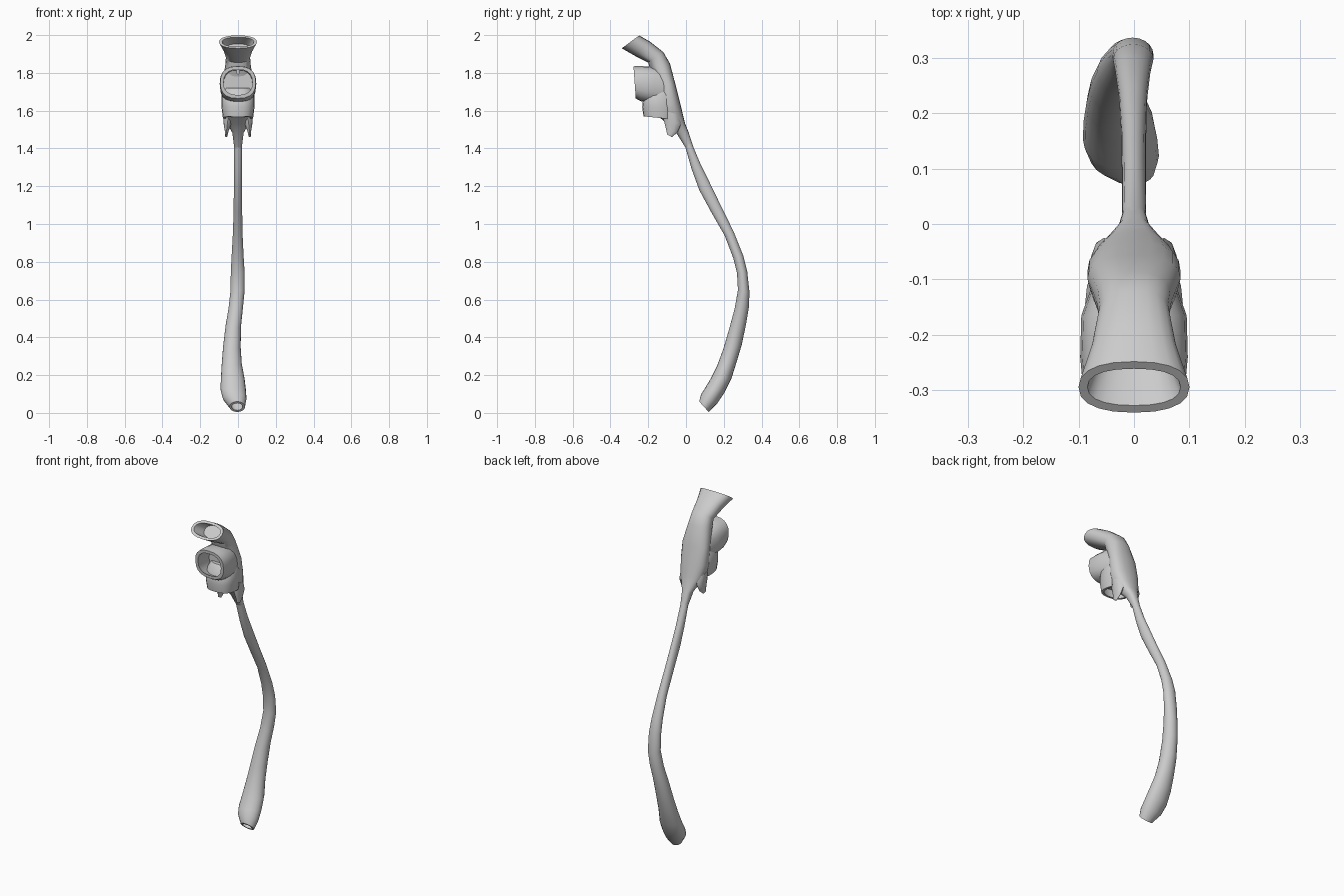
import bpy, bmesh, math
from mathutils import Vector

cube = bpy.data.objects.get("Cube")
if cube:
    bpy.data.objects.remove(cube, do_unlink=True)

grey = bpy.data.materials.new("plain grey")
grey.use_nodes = True
colour = (0.6, 0.6, 0.6, 1)
grey.diffuse_color = colour
grey.node_tree.nodes["Principled BSDF"].inputs["Base Color"].default_value = colour


def inset(section, wall):
    """Shrink a section inward by the wall thickness."""
    near, far, left, right = section
    a, b = Vector(near), Vector(far)
    step = (b - a).normalized() * wall
    return (a + step, b - step, left + wall, right - wall)


def loft(name, sections, hollow=0, wall=0.015, square=1.0, sides=20):
    """Skin sections given as (y, z) near edge, (y, z) far edge, x min, x max.
    The first `hollow` sections also get an inner wall, making a socket."""
    inner = [inset(s, wall) for s in sections[:hollow]]
    bm = bmesh.new()
    rings = []
    for near, far, left, right in inner[::-1] + sections:
        a, b = Vector(near), Vector(far)
        ring = []
        for i in range(sides):
            t = math.tau * i / sides
            c = math.copysign(abs(math.cos(t)) ** square, math.cos(t))
            s = math.copysign(abs(math.sin(t)) ** square, math.sin(t))
            p = (a + b) / 2 + (b - a) / 2 * c
            ring.append(bm.verts.new(((left + right) / 2 + (right - left) / 2 * s, p.x, p.y)))
        rings.append(ring)
    for low, high in zip(rings, rings[1:]):
        for i in range(sides):
            j = (i + 1) % sides
            bm.faces.new((low[i], low[j], high[j], high[i]))
    bm.faces.new(rings[0])
    bm.faces.new(rings[-1])
    bmesh.ops.recalc_face_normals(bm, faces=bm.faces)
    mesh = bpy.data.meshes.new(name)
    bm.to_mesh(mesh)
    bm.free()
    mesh.materials.append(grey)
    obj = bpy.data.objects.new(name, mesh)
    bpy.context.collection.objects.link(obj)
    bpy.ops.object.select_all(action="DESELECT")
    obj.select_set(True)
    bpy.context.view_layer.objects.active = obj
    bpy.ops.object.shade_smooth_by_angle(angle=math.radians(40))
    return obj


def even(near, far, half):
    """A section symmetric about x = 0."""
    return (near, far, -half, half)


# Long curved handle, swelling toward its dished lower tip
loft("handle", [
    ((.07, .06), (.12, .005), -.045, .037),
    ((.08, .10), (.165, .05), -.08, .045),
    ((.10, .13), (.205, .11), -.092, .042),
    ((.13, .18), (.24, .18), -.091, .035),
    ((.165, .25), (.268, .27), -.086, .02),
    ((.198, .34), (.295, .36), -.079, .014),
    ((.23, .45), (.318, .47), -.066, .016),
    ((.257, .55), (.333, .56), -.05, .026),
    ((.275, .65), (.336, .64), -.04, .035),
    ((.27, .74), (.324, .75), -.038, .035),
    ((.25, .82), (.304, .83), -.034, .03),
    ((.204, .94), (.252, .96), -.027, .024),
    ((.135, 1.06), (.188, 1.09), -.023, .022),
    ((.07, 1.18), (.125, 1.22), -.022, .022),
    ((.03, 1.29), (.08, 1.31), -.022, .022),
    ((0, 1.394), (.04, 1.405), -.022, .022),
    ((-.03, 1.5), (.008, 1.5), -.022, .022),
], hollow=2, wall=.012)

# Spine of the head, flaring into the upper oval socket
loft("head_and_upper_socket", [
    even((-.34, 1.93), (-.248, 1.998), .1),
    even((-.27, 1.89), (-.19, 1.965), .078),
    even((-.2, 1.855), (-.12, 1.91), .064),
    even((-.19, 1.82), (-.085, 1.85), .068),
    even((-.14, 1.74), (-.056, 1.74), .084),
    even((-.14, 1.63), (-.031, 1.64), .084),
    even((-.14, 1.565), (-.014, 1.57), .074),
    even((-.1, 1.53), (-.004, 1.53), .055),
    even((-.05, 1.48), (.014, 1.485), .03),
    even((0, 1.4), (.037, 1.41), .02),
], hollow=2, wall=.016, square=.85)

# Round socket opening to the front
loft("front_socket", [
    even((-.266, 1.665), (-.278, 1.835), .094),
    even((-.24, 1.65), (-.24, 1.836), .097),
    even((-.165, 1.635), (-.165, 1.832), .095),
    even((-.09, 1.62), (-.09, 1.8), .068),
], hollow=3, wall=.018, square=.8)

# Shorter socket opening downward under the front one
loft("lower_socket", [
    even((-.225, 1.57), (-.06, 1.553), .08),
    even((-.232, 1.62), (-.055, 1.61), .087),
    even((-.225, 1.68), (-.06, 1.68), .088),
    even((-.19, 1.72), (-.07, 1.72), .07),
], hollow=2, wall=.014, square=.8)

# Small locating tab at the top of the front opening
loft("locating_tab", [
    even((-.23, 1.79), (-.23, 1.83), .009),
    even((-.13, 1.79), (-.13, 1.83), .009),
], sides=8)

# Pair of short prongs below the head
for side, label in ((1, "left"), (-1, "right")):
    def limb(near, far, inside, outside):
        return (near, far, *sorted((side * inside, side * outside)))
    loft(label + "_prong", [
        limb((-.1, 1.474), (-.075, 1.46), .056, .068),
        limb((-.105, 1.5), (-.045, 1.485), .05, .07),
        limb((-.118, 1.55), (-.025, 1.53), .03, .078),
        limb((-.12, 1.6), (-.04, 1.58), .02, .08),
    ], sides=10)
